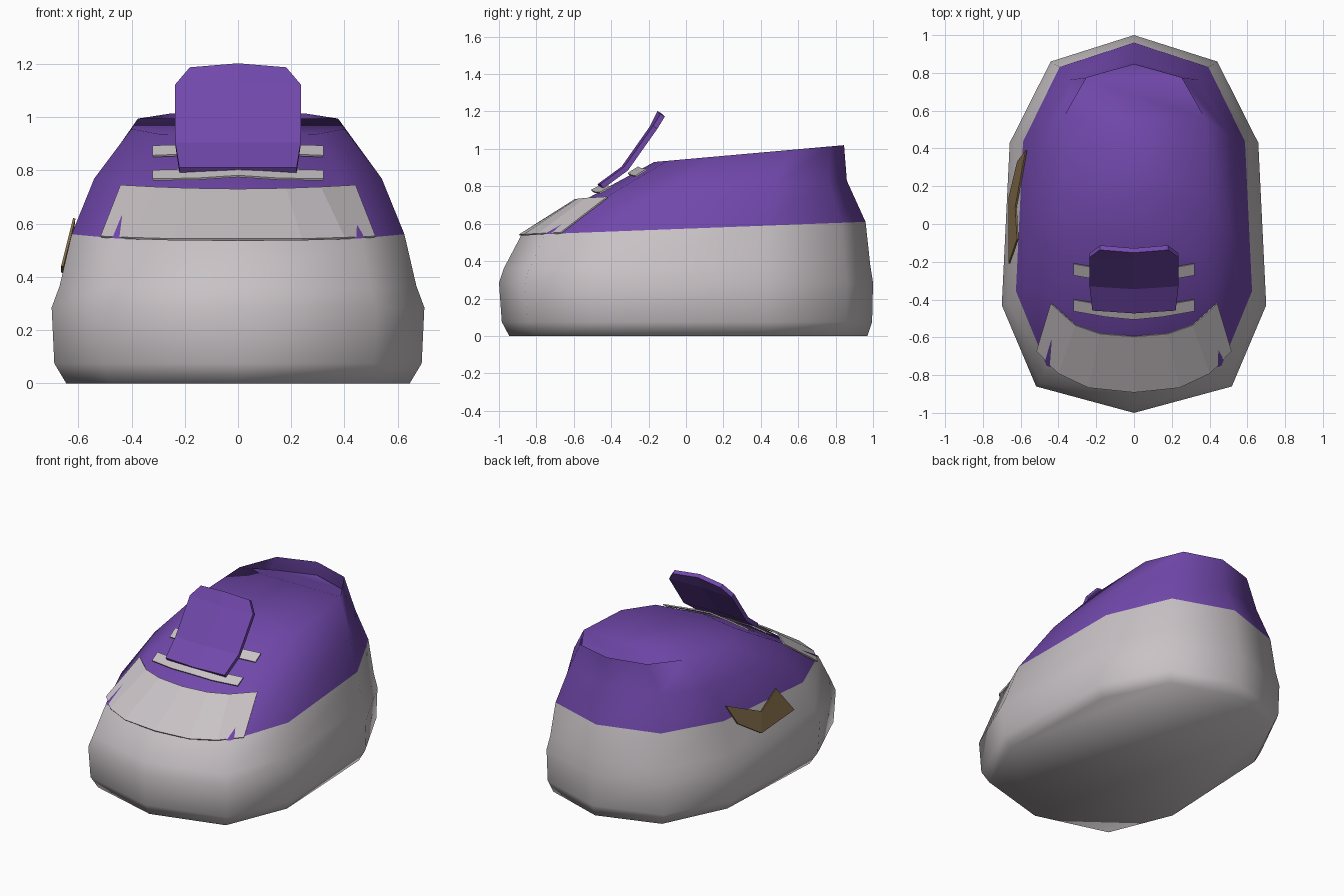
import bpy

cube = bpy.data.objects.get("Cube")
if cube:
    bpy.data.objects.remove(cube)


def material(name, rgb):
    mat = bpy.data.materials.new(name)
    mat.use_nodes = True
    mat.diffuse_color = (*rgb, 1)
    mat.node_tree.nodes["Principled BSDF"].inputs["Base Color"].default_value = (*rgb, 1)
    return mat


grey = material("warm grey", (0.58, 0.54, 0.56))
purple = material("purple", (0.165, 0.065, 0.41))
brown = material("brown", (0.25, 0.165, 0.075))


def make(name, verts, faces, mats, smooth=False, thickness=0):
    mesh = bpy.data.meshes.new(name)
    mesh.from_pydata(verts, [], faces)
    for mat in mats:
        mesh.materials.append(mat)
    for poly in mesh.polygons:
        poly.use_smooth = smooth
    obj = bpy.data.objects.new(name, mesh)
    bpy.context.collection.objects.link(obj)
    if thickness:
        mod = obj.modifiers.new("thickness", "SOLIDIFY")
        mod.thickness = thickness
        mod.offset = 0
    return obj


def mirrored_strip(name, lower, upper, mat, thickness):
    """Plate between two half edges, listed from the middle outwards."""
    full = []
    for half in (lower, upper):
        full += [(-x, y, z) for x, y, z in reversed(half[1:])] + list(half)
    n = len(full) // 2
    faces = [(i, i + 1, n + i + 1, n + i) for i in range(n - 1)]
    return make(name, full, faces, [mat], thickness=thickness)


# Shoe body: ten-sided outline lofted through stacked rings
half = [(0, -1), (0.74, -0.86), (1, -0.43), (0.94, 0.43), (0.63, 0.86), (0, 1)]
outline = half + [(-x, y) for x, y in reversed(half[1:-1])]
N = len(outline)
# half width, front y, back y, front z, back z
rings = [
    (0.645, -0.945, 0.97, 0, 0),
    (0.69, -0.985, 0.995, 0.075, 0.075),
    (0.70, -1.0, 1.0, 0.285, 0.285),
    (0.67, -0.975, 0.985, 0.36, 0.38),
    (0.625, -0.88, 0.96, 0.54, 0.61),
    (0.54, -0.51, 0.86, 0.745, 0.83),
    (0.40, -0.17, 0.845, 0.93, 1.02),
]
verts = []
for w, yf, yb, zf, zb in rings:
    for x, t in outline:
        s = (t + 1) / 2
        verts.append((x * w, yf + (yb - yf) * s, zf + (zb - zf) * s))
faces = [tuple(reversed(range(N)))]
for r in range(len(rings) - 1):
    for i in range(N):
        j = (i + 1) % N
        a, b = r * N, (r + 1) * N
        faces.append((a + i, a + j, b + j, b + i))
walls = len(faces)

# Foot opening: filled surface that dips behind the raised heel rim
rim = [(len(rings) - 1) * N + i for i in range(N)]
for i in (4, 5, 6):
    x, y, z = verts[rim[i]]
    verts.append((x, y, z - 0.09))
    rim[i] = len(verts) - 1
faces.append((rim[0], rim[1], rim[9]))
for a, b in ((1, 9), (2, 8), (3, 7)):
    faces.append((rim[a], rim[a + 1], rim[b - 1], rim[b]))
faces.append((rim[4], rim[5], rim[6]))

body = make("shoe_body", verts, faces, [grey, purple], smooth=True)
for poly in body.data.polygons:
    if poly.index > 4 * N:
        poly.material_index = 1

# Toe cap
mirrored_strip("toe_cap",
               [(0, -0.89, 0.54), (0.24, -0.865, 0.54), (0.40, -0.79, 0.545), (0.515, -0.67, 0.55)],
               [(0, -0.595, 0.727), (0.18, -0.58, 0.73), (0.31, -0.535, 0.735), (0.44, -0.42, 0.742)],
               grey, 0.008)

# Lace straps
for name, dy, dz in (("lower_strap", 0, 0), ("upper_strap", 0.19, 0.092)):
    mirrored_strip(name,
                   [(0, -0.505, 0.778 + dz), (0.15, -0.49 + dy, 0.768 + dz), (0.32, -0.46 + dy, 0.765 + dz)]
                   if not dy else
                   [(0, -0.31, 0.868), (0.15, -0.30, 0.86), (0.32, -0.27, 0.853)],
                   [(0, -0.445 + dy, 0.81 + dz), (0.15, -0.43 + dy, 0.803 + dz), (0.32, -0.40 + dy, 0.798 + dz)],
                   grey, 0.008)

# Tongue: rows of half width, y, z, joined up the middle
rows = [(0.22, -0.45, 0.80), (0.235, -0.32, 0.895), (0.235, -0.165, 1.115), (0.18, -0.125, 1.18)]
tongue_verts = []
for k, (w, y, z) in enumerate(rows):
    lift = 0.015 if k == 3 else 0
    tongue_verts += [(-w, y, z), (0, y - 0.015, z + lift), (w, y, z)]
tongue_faces = [(3 * k + c, 3 * k + c + 1, 3 * k + c + 4, 3 * k + c + 3)
                for k in range(3) for c in range(2)]
make("tongue", tongue_verts, tongue_faces, [purple], thickness=0.028)

# Angled side patch on the right side
patch = [(-0.57, 0.39, 0.67), (-0.625, 0.09, 0.535), (-0.615, -0.08, 0.62),
         (-0.66, -0.21, 0.44), (-0.66, 0.14, 0.415), (-0.615, 0.33, 0.54)]
make("side_patch", patch, [(0, 1, 4, 5), (1, 2, 3, 4)], [brown], thickness=0.009)
